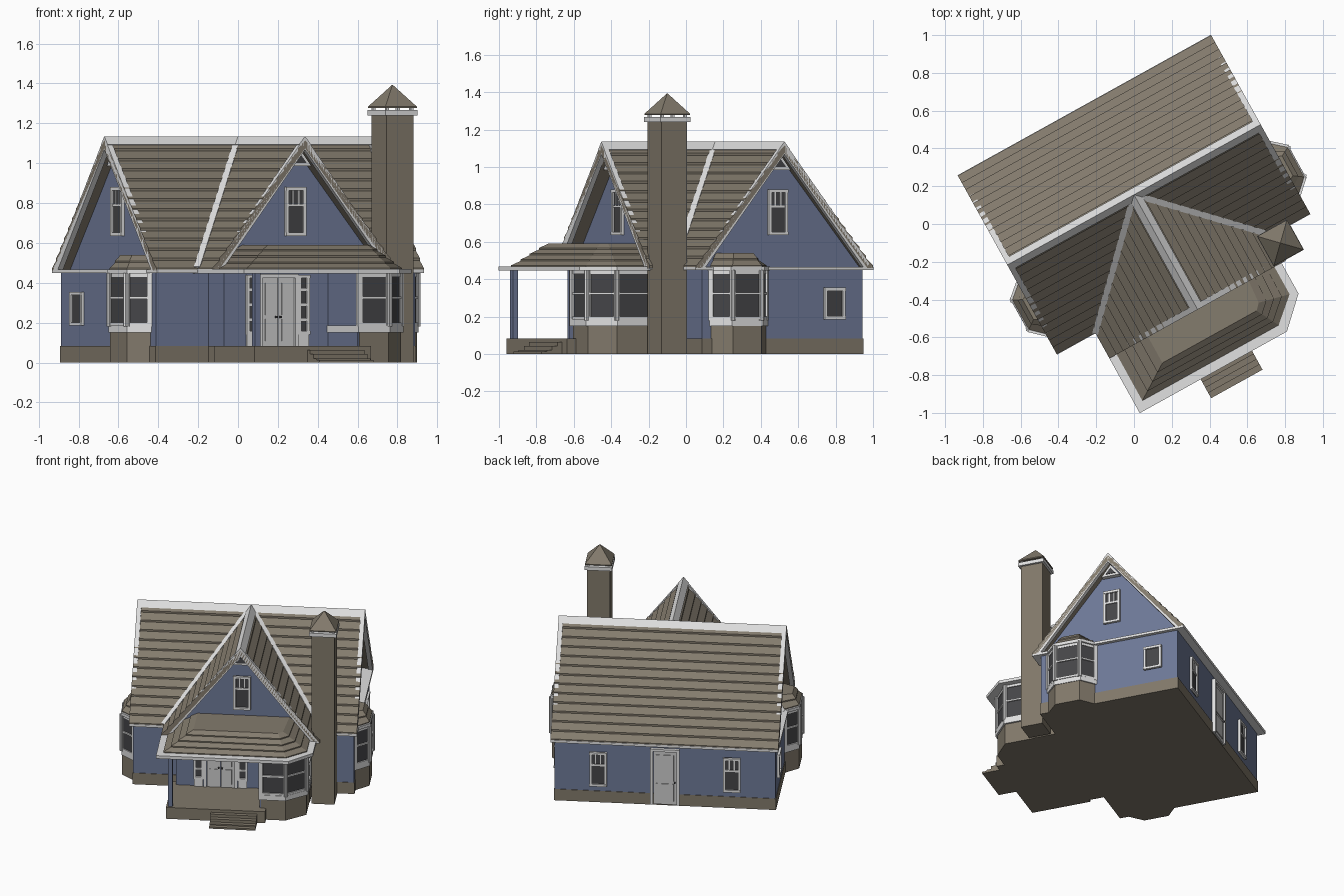
import bpy, bmesh, math
from mathutils import Matrix, Vector

if "Cube" in bpy.data.objects:
    bpy.data.objects.remove(bpy.data.objects["Cube"])


def material(name, *rgb):
    m = bpy.data.materials.new(name)
    m.use_nodes = True
    m.diffuse_color = (*rgb, 1)
    m.node_tree.nodes["Principled BSDF"].inputs["Base Color"].default_value = (*rgb, 1)
    return m


ROOF = material("roof brown", .23, .2, .155)
STONE = material("stone brown", .22, .19, .145)
WALL = material("slate blue", .155, .19, .31)
TRIM = material("white trim", .75, .75, .75)
DOOR = material("door grey", .6, .6, .6)
GLASS = material("dark glass", .06, .06, .065)

# The whole house is turned on its plot
HOUSE = Matrix.Translation((0, .155, 0)) @ Matrix.Rotation(math.radians(29), 4, 'Z')
ZE, ZR, MAIN, WING = .465, 1.115, .54, .533   # eave, ridge, half spans


def finish(name, bm, mat, place=Matrix()):
    bmesh.ops.recalc_face_normals(bm, faces=bm.faces[:])
    me = bpy.data.meshes.new(name)
    bm.to_mesh(me)
    bm.free()
    me.materials.append(mat)
    ob = bpy.data.objects.new(name, me)
    ob.matrix_world = HOUSE @ place
    bpy.context.collection.objects.link(ob)


def loft(name, rings, mat):
    """Closed skin through rings of 3D points."""
    bm = bmesh.new()
    vs = [[bm.verts.new(p) for p in r] for r in rings]
    n = len(vs[0])
    for a, b in zip(vs, vs[1:]):
        for i in range(n):
            j = (i + 1) % n
            bm.faces.new((a[i], a[j], b[j], b[i]))
    bm.faces.new(vs[0][::-1])
    bm.faces.new(vs[-1])
    finish(name, bm, mat)


def slab(name, pts, z0, z1, mat):
    loft(name, [[(x, y, z) for x, y in pts] for z in (z0, z1)], mat)


def extrude(name, prof, axis, a, b, mat):
    loft(name, [[(t, p, z) if axis == 'x' else (p, t, z) for p, z in prof] for t in (a, b)], mat)


def boxes(name, items, mat, place=Matrix()):
    bm = bmesh.new()
    for x0, x1, y0, y1, z0, z1 in items:
        mid = Matrix.Translation(((x0 + x1) / 2, (y0 + y1) / 2, (z0 + z1) / 2))
        bmesh.ops.create_cube(bm, size=1, matrix=mid @ Matrix.Diagonal((x1 - x0, y1 - y0, z1 - z0, 1)))
    finish(name, bm, mat, place)


def courses(name, low, z0, top, z1, n):
    """Hipped roof with stepped shingle rows."""
    rings = []
    for k in range(n + 1):
        t = k / n
        ring = [(a + (c - a) * t, b + (d - b) * t) for (a, b), (c, d) in zip(low, top)]
        z = z0 + (z1 - z0) * t
        rings.append([(x, y, z) for x, y in ring])
        if k < n:
            rings.append([(x, y, z + .008) for x, y in ring])
    loft(name, rings, ROOF)


def mirror(pts):
    return [(-x, y) for x, y in pts[::-1]]


def scale(pts, f):
    cx, cy = (sum(c) / len(pts) for c in zip(*pts))
    return [(cx + (x - cx) * f, cy + (y - cy) * f) for x, y in pts]


# Shingled gable roofs with rake boards and ridge caps
def gable_roof(name, half, axis, a, b, ends, rows=13):
    side = []
    for k in range(rows):
        d, z = half * (1 - k / rows), ZE + (ZR - ZE) * k / rows
        side += [(d, z - .004), (d, z + .009)]
    under = half - .035
    prof = side + [(0, ZR)] + [(-d, z) for d, z in side[::-1]]
    prof += [(-under, ZE - .004), (0, ZR - .04), (under, ZE - .004)]
    extrude(name + "_roof", prof, axis, a, b, ROOF)
    cap = [(-.035, ZR - .022), (0, ZR + .02), (.035, ZR - .022), (0, ZR - .03)]
    extrude(name + "_ridge_cap", cap, axis, a, b, TRIM)
    top, inner = ZR + .018, half - .05
    rake = [(-half, ZE - .01), (0, top), (half, ZE - .01), (inner, ZE - .01), (0, top - .065), (-inner, ZE - .01)]
    vent = [(-.065, .985), (.065, .985), (0, 1.07)]
    hole = [(-.035, 1.0), (.035, 1.0), (0, 1.045)]
    for e in ends:
        s = 1 if e > 0 else -1
        extrude(name + "_rake_board", rake, axis, e, e - s * .03, TRIM)
        extrude(name + "_gable_vent", vent, axis, e - s * .05, e - s * .1, TRIM)
        extrude(name + "_vent_opening", hole, axis, e - s * .046, e - s * .06, GLASS)


gable_roof("main", MAIN, 'x', -.767, .767, (-.767, .767))
gable_roof("wing", WING, 'y', -.695, 0, (-.695,))
attic = [(-.515, ZE - .01), (.515, ZE - .01), (0, ZR - .025)]
extrude("main_gable_wall", attic, 'x', -.685, .685, WALL)
extrude("wing_gable_wall", attic, 'y', -.588, 0, WALL)

# Valley strips where the two roofs meet
for s in (-1, 1):
    a, b = Vector((s * .533, -.54, ZE + .008)), Vector((0, 0, ZR + .004))
    d = b - a
    bm = bmesh.new()
    turn = d.to_track_quat('X', 'Z').to_matrix().to_4x4()
    bmesh.ops.create_cube(bm, size=1, matrix=Matrix.Translation((a + b) / 2) @ turn @ Matrix.Diagonal((d.length, .032, .022, 1)))
    finish("valley_strip", bm, TRIM)

# Lower walls, stone footing, eave trim
for name, z0, z1, o, mat in (("footing", 0, .083, .004, STONE), ("wall", .083, .455, 0, WALL)):
    boxes("main_" + name, [(-.743 - o, .743 + o, -.49 - o, .49 + o, z0, z1)], mat)
    boxes("wing_" + name, [(-.44 - o, .46 + o, -.65 - o, -.4, z0, z1)], mat)
boxes("eave_trim", [(-.767, .767, -.543, .543, .448, .466)], TRIM)
slab("porch_eave_trim", [(-.534, -.5), (-.534, -1.026), (.357, -1.026), (.508, -.88), (.508, -.5)], .446, .468, TRIM)

# Porch: roof, deck, steps, post
courses("porch_roof", [(-.49, -.57), (-.49, -.975), (.335, -.975), (.465, -.86), (.465, -.57)], .466,
        [(-.3, -.57), (-.3, -.852), (.27, -.852), (.3, -.82), (.32, -.57)], .59, 4)
boxes("porch_deck", [(-.468, .2, -1.015, -.6, 0, .084)], STONE)
boxes("porch_steps", [(-.165, .146, -1.045 - .0317 * i, -1, 0, .063 - .021 * i) for i in range(3)]
      + [(-.165, .146, -1.14, -1.05, 0, .012)], STONE)
boxes("porch_post", [(-.457, -.425, -1.0, -.968, .084, .45)], WALL)


def on_wall(x, y, deg):
    return Matrix.Translation((x, y, 0)) @ Matrix.Rotation(math.radians(deg), 4, 'Z')


# Bay windows: stone base, sill, glazed core with white bars
def bay(name, pts, glazed):
    slab(name + "_base", pts, 0, .155, STONE)
    slab(name + "_sill", scale(pts, 1.09), .15, .186, TRIM)
    slab(name + "_glass", pts, .18, .45, GLASS)
    slab(name + "_head", scale(pts, 1.04), .428, .452, TRIM)
    for (ax, ay), (bx, by) in list(zip(pts, pts[1:]))[:glazed]:
        h = math.hypot(bx - ax, by - ay) / 2
        bars = [(s * h - .014, s * h + .014, -.012, .01, .18, .45) for s in (-1, 1)]
        bars += [(-h, h, -.009, .01, z, z + t) for z, t in ((.184, .016), (.318, .012))]
        boxes(name + "_bars", bars, TRIM, on_wall((ax + bx) / 2, (ay + by) / 2, math.degrees(math.atan2(by - ay, bx - ax))))


side_bay = [(.743, -.435), (.832, -.352), (.832, -.178), (.743, -.1)]
bay_top = [(.68, -.37), (.785, -.32), (.785, -.2), (.68, -.16)]
for name, f in (("left_bay", list), ("right_bay", mirror)):
    pts = f(side_bay)
    bay(name, pts, 3)
    slab(name + "_eave", scale(pts, 1.17), .446, .467, TRIM)
    courses(name + "_roof", scale(pts, 1.03), .465, f(bay_top), .54, 2)
bay("front_bay", [(.165, -.96), (.33, -.96), (.46, -.855), (.46, -.65), (.165, -.65)], 3)
boxes("front_bay_side_wall", [(.157, .168, -.955, -.64, .084, .45)], WALL)


# Framed windows, optionally with three small lights on top
def window(name, place, w, z0, z1, lights=True, rows=1):
    h, f = w / 2, .017
    bars = [(s * h - f / 2, s * h + f / 2, -.016, .01, z0, z1) for s in (-1, 1)]
    bars += [(-h - f / 2, h + f / 2, -.018, .01, z, z + f) for z in (z0, z1 - f)]
    if lights:
        zm = z0 + (z1 - z0) * .6
        bars += [(-h, h, -.013, .01, zm, zm + .013)]
        bars += [(s * h / 3 - .004, s * h / 3 + .004, -.011, .01, zm, z1) for s in (-1, 1)]
    for k in range(1, rows):
        z = z0 + (z1 - z0) * k / rows
        bars.append((-h, h, -.012, .01, z - .006, z + .006))
    boxes(name + "_glass", [(-h, h, -.006, .01, z0, z1)], GLASS, place)
    boxes(name + "_frame", bars, TRIM, place)


window("front_gable_window", on_wall(0, -.588, 0), .1, .635, .88)
for s, side in ((1, "left"), (-1, "right")):
    window(side + "_gable_window", on_wall(s * .685, 0, s * 90), .1, .635, .88)
    window(side + "_small_window", on_wall(s * .743, .315, s * 90), .11, .185, .355, False)
    window("back_window", on_wall(s * .45, .49, 180), .1, .12, .37)
    window("sidelight", on_wall(-.137 + s * .148, -.65, 0), .05, .14, .44, False, 4)
    boxes("sidelight_panel", [(-.03, .03, -.012, .01, .084, .14)], TRIM, on_wall(-.137 + s * .148, -.65, 0))


# Doors with raised panels
def door(name, place, half, z0, z1, leaves):
    boxes(name + "_frame", [(-half - .018, -half, -.02, .01, z0, z1 + .018), (half, half + .018, -.02, .01, z0, z1 + .018),
                            (-half, half, -.02, .01, z1, z1 + .018)], TRIM, place)
    w, zm = 2 * half / leaves, z0 + (z1 - z0) * .42
    leaf, panel, knob = [], [], []
    for i in range(leaves):
        x = -half + i * w
        leaf.append((x + .002, x + w - .002, -.01, .01, z0, z1))
        panel += [(x + .02, x + w - .02, -.015, 0, a, b) for a, b in ((z0 + .025, zm - .01), (zm + .01, z1 - .025))]
        k = x + w - .012 if i == 0 else x + .012
        knob.append((k - .005, k + .005, -.022, 0, zm - .005, zm + .005))
    boxes(name + "_leaf", leaf, DOOR, place)
    boxes(name + "_panels", panel, DOOR, place)
    boxes(name + "_knobs", knob, GLASS, place)


door("front_door", on_wall(-.137, -.65, 0), .095, .084, .425, 2)
door("back_door", on_wall(0, .494, 180), .08, .01, .4, 1)

# Chimney with hipped cap
CX, CY = .554, -.599


def square(h):
    return [(CX - h, CY - h), (CX + h, CY - h), (CX + h, CY + h), (CX - h, CY + h)]


slab("chimney_shaft", square(.077), 0, 1.245, STONE)
slab("chimney_collar", square(.092), 1.24, 1.266, TRIM)
boxes("chimney_cap_posts", [(x - .008, x + .008, y - .008, y + .008, 1.26, 1.285) for x, y in square(.07)], TRIM)
loft("chimney_cap", [[(x, y, z) for x, y in square(h)] for h, z in ((.09, 1.278), (.09, 1.284), (.002, 1.392))], ROOF)
